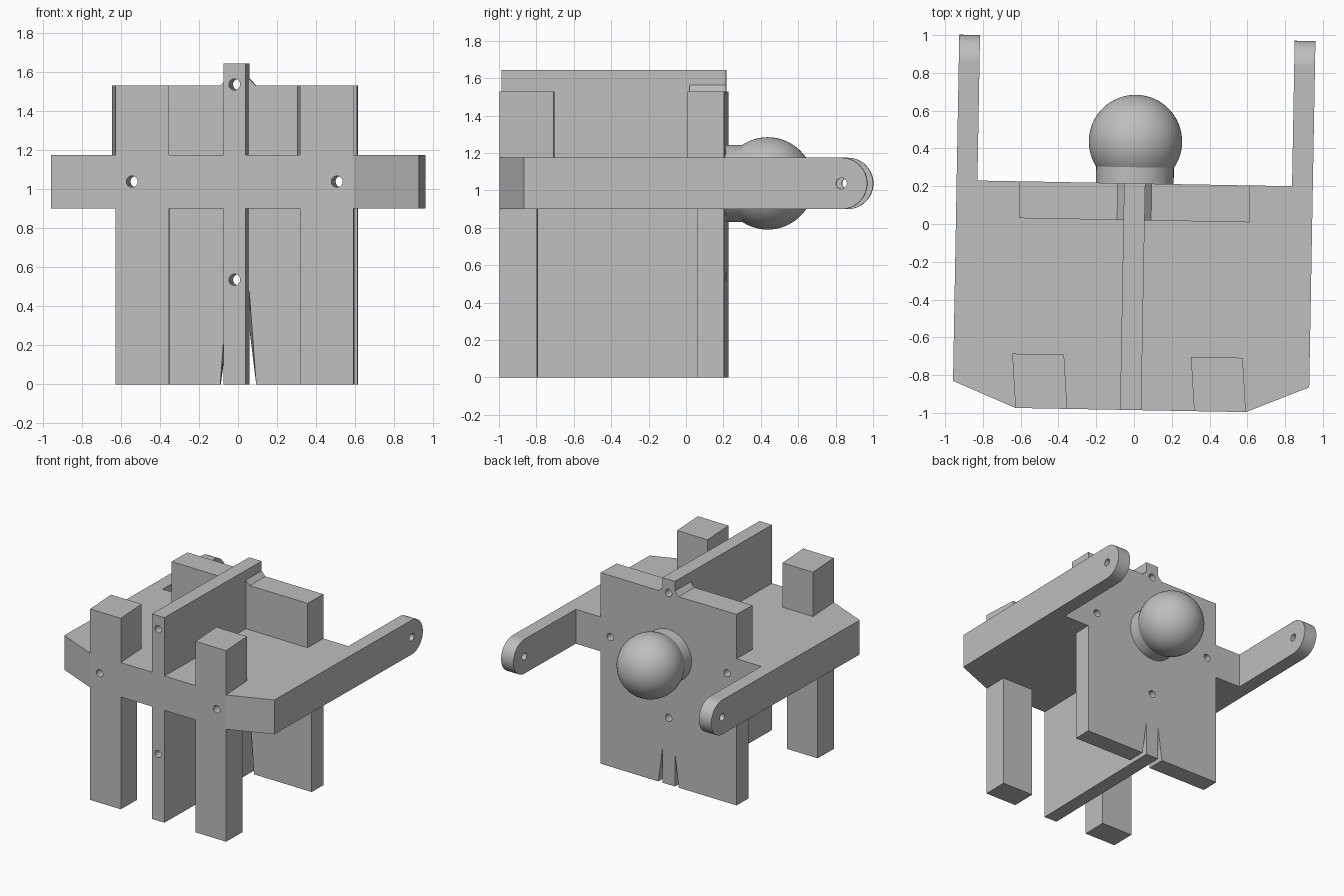
import bpy, bmesh, math
from mathutils import Matrix

cube = bpy.data.objects.get("Cube")
if cube:
    bpy.data.objects.remove(cube, do_unlink=True)

TURN = -0.018            # the whole model is turned slightly about z
HALF, FIN = 0.61, 0.056  # half widths of the frame and the centre fin
FRONT, BACK = -0.985, 0.215
LOW, HIGH = 0.9, 1.175   # underside and top of the deck
MID = (LOW + HIGH) / 2
HOLE = 0.029

grey = bpy.data.materials.new("light_grey")
grey.use_nodes = True
colour = (0.52, 0.52, 0.52, 1)
grey.diffuse_color = colour
grey.node_tree.nodes["Principled BSDF"].inputs["Base Color"].default_value = colour


def finish(name, bm):
    bmesh.ops.recalc_face_normals(bm, faces=bm.faces)
    mesh = bpy.data.meshes.new(name)
    bm.to_mesh(mesh)
    bm.free()
    mesh.materials.append(grey)
    ob = bpy.data.objects.new(name, mesh)
    ob.rotation_euler.z = TURN
    bpy.context.collection.objects.link(ob)
    return ob


def select(ob):
    bpy.ops.object.select_all(action='DESELECT')
    ob.select_set(True)
    bpy.context.view_layer.objects.active = ob


def prism(name, axis, start, end, profile, end_profile=None):
    """Solid between a profile at start and one at end along an axis."""
    def place(u, v, w):
        return {'X': (w, u, v), 'Y': (u, w, v), 'Z': (u, v, w)}[axis]
    bm = bmesh.new()
    a = [bm.verts.new(place(u, v, start)) for u, v in profile]
    b = [bm.verts.new(place(u, v, end)) for u, v in end_profile or profile]
    bm.faces.new(a)
    bm.faces.new(b)
    for i in range(len(a)):
        j = (i + 1) % len(a)
        bm.faces.new((a[i], a[j], b[j], b[i]))
    return finish(name, bm)


def rect(u0, u1, v0, v1):
    return [(u0, v0), (u1, v0), (u1, v1), (u0, v1)]


def rod(name, axis, centre, radius, length):
    bm = bmesh.new()
    turn = Matrix.Rotation(math.pi / 2, 4, 'Y' if axis == 'X' else 'X')
    bmesh.ops.create_cone(bm, cap_ends=True, segments=48, radius1=radius,
                          radius2=radius, depth=length,
                          matrix=Matrix.Translation(centre) @ turn)
    return finish(name, bm)


def drill(ob, axis, centre):
    cutter = rod("hole_cutter", axis, centre, HOLE, 4)
    cutter.hide_render = True
    mod = ob.modifiers.new("hole", 'BOOLEAN')
    mod.operation, mod.solver, mod.object = 'DIFFERENCE', 'EXACT', cutter
    select(ob)
    bpy.ops.object.modifier_apply(modifier=mod.name)
    bpy.data.objects.remove(cutter, do_unlink=True)


# Deck with angled front corners
side = [(HALF, FRONT), (0.943, -0.848), (0.943, BACK)]
deck = prism("deck", 'Z', LOW, HIGH, side + [(-x, y) for x, y in reversed(side)])
for s in (-1, 1):
    drill(deck, 'Y', (s * 0.525, 0, MID))

# Centre fin running front to back
fin = prism("centre_fin", 'Y', FRONT, BACK, rect(-FIN, FIN, 0, 1.643))
for z in (0.535, 1.535):
    drill(fin, 'Y', (0, 0, z))

# Round-ended arm outline, seen from the side
radius, tip = (HIGH - LOW) / 2, 0.848
arm_outline = [(BACK, HIGH), (BACK, LOW)]
for i in range(25):
    t = math.pi * (i / 24 - 0.5)
    arm_outline.append((tip + radius * math.cos(t), MID + radius * math.sin(t)))

for s, label in ((-1, "right"), (1, "left")):
    def flip(points):
        return [(s * u, v) for u, v in points]

    arm = prism(label + "_arm", 'X', s * 0.833, s * 0.943, arm_outline)
    drill(arm, 'X', (0, tip, MID))

    # Front legs below the deck and slightly skewed posts above it
    prism(label + "_front_leg", 'Z', 0, LOW,
          flip(rect(0.336, HALF, FRONT, -0.786)))
    post = flip(rect(0.336, HALF, FRONT, -0.698))
    prism(label + "_front_post", 'Z', HIGH, 1.53,
          [(x - (0.022 if y > FRONT else 0), y) for x, y in post])

    # Back panel halves: a tapered slit below, a small fillet above
    def lower(apex):
        return flip([(FIN, LOW), (HALF, LOW), (HALF, 0), (0.092, 0), (FIN, apex)])
    prism(label + "_back_panel", 'Y', 0.07, BACK, lower(0.48), lower(0.27))
    prism(label + "_back_block", 'Y', 0.02, BACK,
          flip([(FIN, HIGH), (HALF, HIGH), (HALF, 1.53), (0.09, 1.53), (FIN, 1.565)]))

# Ball on a short neck at the back
neck = rod("ball_neck", 'Y', (0, 0.255, MID), 0.206, 0.1)
bm = bmesh.new()
bmesh.ops.create_uvsphere(bm, u_segments=64, v_segments=32, radius=0.247,
                          matrix=Matrix.Translation((0, 0.437, MID)))
ball = finish("ball", bm)
for ob in (neck, ball):
    select(ob)
    bpy.ops.object.shade_smooth_by_angle(angle=math.radians(30))
